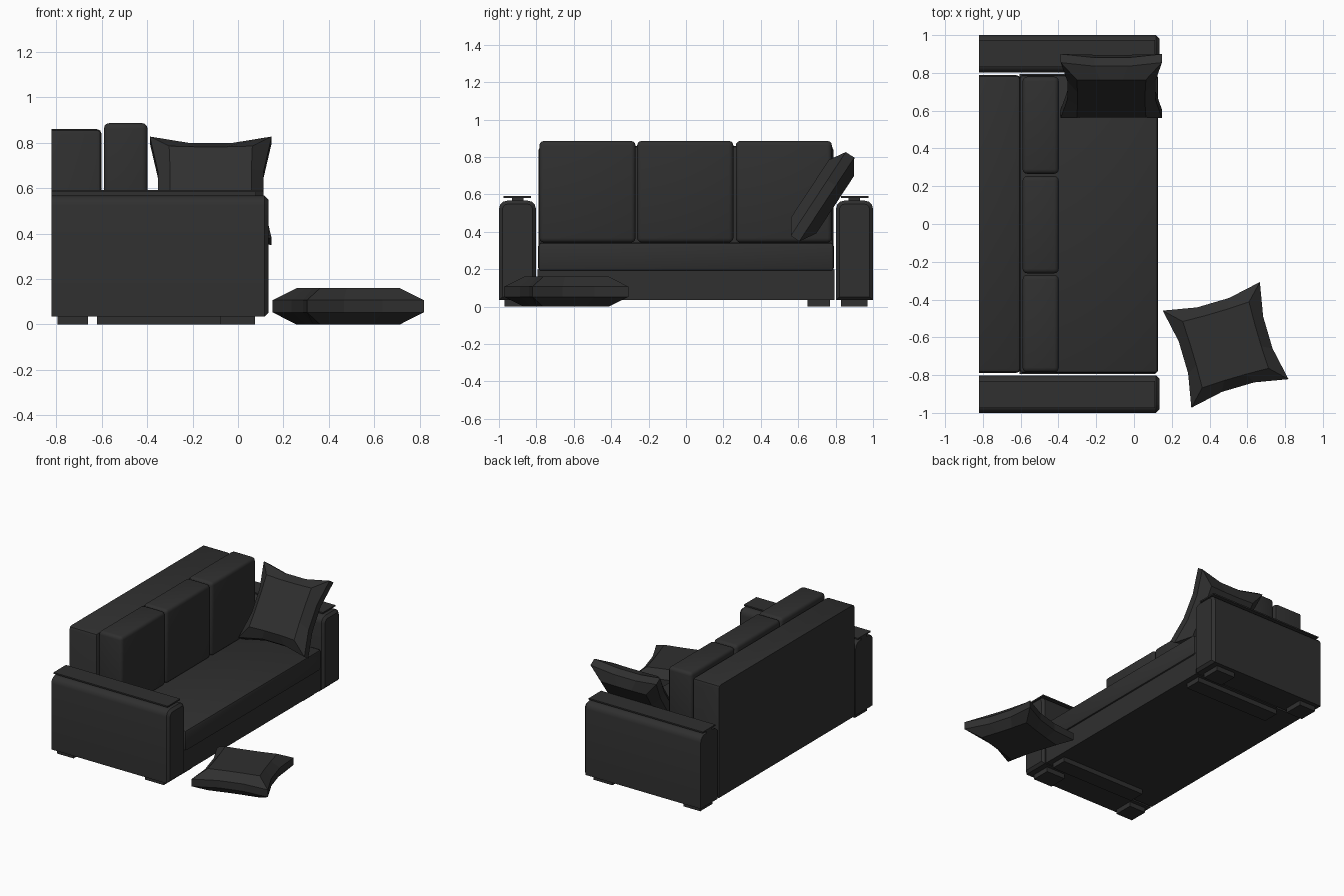
import bpy, bmesh, math
from mathutils import Matrix, Vector

if "Cube" in bpy.data.objects:
    bpy.data.objects.remove(bpy.data.objects["Cube"])

fabric = bpy.data.materials.new("charcoal_fabric")
fabric.diffuse_color = (0.029, 0.029, 0.029, 1)
fabric.use_nodes = True
fabric.node_tree.nodes["Principled BSDF"].inputs["Base Color"].default_value = fabric.diffuse_color


def finish(bm, name, smooth=False):
    bmesh.ops.recalc_face_normals(bm, faces=bm.faces)
    me = bpy.data.meshes.new(name)
    bm.to_mesh(me)
    bm.free()
    me.materials.append(fabric)
    ob = bpy.data.objects.new(name, me)
    bpy.context.collection.objects.link(ob)
    if smooth:
        bpy.ops.object.select_all(action='DESELECT')
        ob.select_set(True)
        bpy.context.view_layer.objects.active = ob
        bpy.ops.object.shade_smooth_by_angle(angle=math.radians(35))
    return ob


def box(name, x, y, z, bevels=()):
    """Box from ranges; each bevel is (width, segments, rule on edge vertices)."""
    bm = bmesh.new()
    bmesh.ops.create_cube(bm, size=1)
    for v in bm.verts:
        for i, (a, b) in enumerate((x, y, z)):
            v.co[i] = max(a, b) if v.co[i] > 0 else min(a, b)
    for width, segs, rule in bevels:
        edges = [e for e in bm.edges if rule(e.verts[0].co, e.verts[1].co)]
        bmesh.ops.bevel(bm, geom=edges, offset=width, segments=segs,
                        profile=0.5, affect='EDGES', clamp_overlap=True)
    return finish(bm, name, bool(bevels))


def all_edges(a, b):
    return True


# Base frame, seat cushion and back rest
box("base_frame", (-0.605, 0.115), (-0.795, 0.795), (0.035, 0.20))
box("seat_cushion", (-0.605, 0.128), (-0.79, 0.79), (0.19, 0.343),
    [(0.018, 2, all_edges)])
box("back_rest", (-0.82, -0.60), (-0.788, 0.788), (0.035, 0.86),
    [(0.022, 2, lambda a, b: not (a.x < -0.81 and b.x < -0.81)
      and max(a.z, b.z) > 0.1)])

# Three back cushions
for i, yc in enumerate((-0.527, -0.004, 0.523)):
    box(f"back_cushion_{i + 1}", (-0.59, -0.398), (yc - 0.257, yc + 0.257),
        (0.343, 0.886), [(0.024, 3, all_edges)])

# Arms, arm tops, feet and rails, on both sides
for side, s in (("front", -1), ("rear", 1)):
    box(f"{side}_arm", (-0.82, 0.135), (s * 0.802, s * 1.0), (0.035, 0.567),
        [(0.045, 3, lambda a, b: abs(a.x - b.x) > 0.5 and a.z > 0.5),
         (0.018, 1, lambda a, b: a.x > 0.13 and b.x > 0.13)])
    box(f"{side}_arm_top_support", (-0.82, 0.08), (s * 0.87, s * 0.93), (0.56, 0.584))
    box(f"{side}_arm_top_plate", (-0.82, 0.11), (s * 0.83, s * 0.975), (0.582, 0.592))
    for end, x in (("back", (-0.795, -0.66)), ("fore", (-0.08, 0.075))):
        box(f"{side}_{end}_foot", x, (s * 0.83, s * 0.97), (0, 0.04))
    box(f"{side}_rail", (-0.62, 0.075), (s * 0.65, s * 0.77), (0, 0.04))


def pillow(name, matrix):
    """Square pillow with pulled-in sides, a thin rim and flat faces."""
    bm = bmesh.new()

    def ring(half, inset, z):
        pts = []
        for k in range(4):
            rot = Matrix.Rotation(k * math.pi / 2, 3, 'Z')
            for t, d in ((-1, 0), (-0.33, inset), (0.33, inset)):
                pts.append(bm.verts.new(rot @ Vector((half * t, -half + d, z))))
        return pts

    rings = [ring(0.183, 0.004, -0.08), ring(0.268, 0.035, -0.027),
             ring(0.268, 0.035, 0.027), ring(0.183, 0.004, 0.08)]
    for lo, hi in zip(rings, rings[1:]):
        for i in range(12):
            j = (i + 1) % 12
            bm.faces.new((lo[i], lo[j], hi[j], hi[i]))
    bm.faces.new(rings[0])
    bm.faces.new(rings[-1])
    bm.transform(matrix)
    return finish(bm, name)


# Pillow on the floor and pillow leaning on the rear arm
pillow("floor_pillow", Matrix.Translation((0.485, -0.64, 0.08))
       @ Matrix.Rotation(math.radians(16.4), 4, 'Z'))
pillow("leaning_pillow", Matrix.Translation((-0.12, 0.73, 0.588))
       @ Matrix.Rotation(math.radians(56.7), 4, 'X'))
